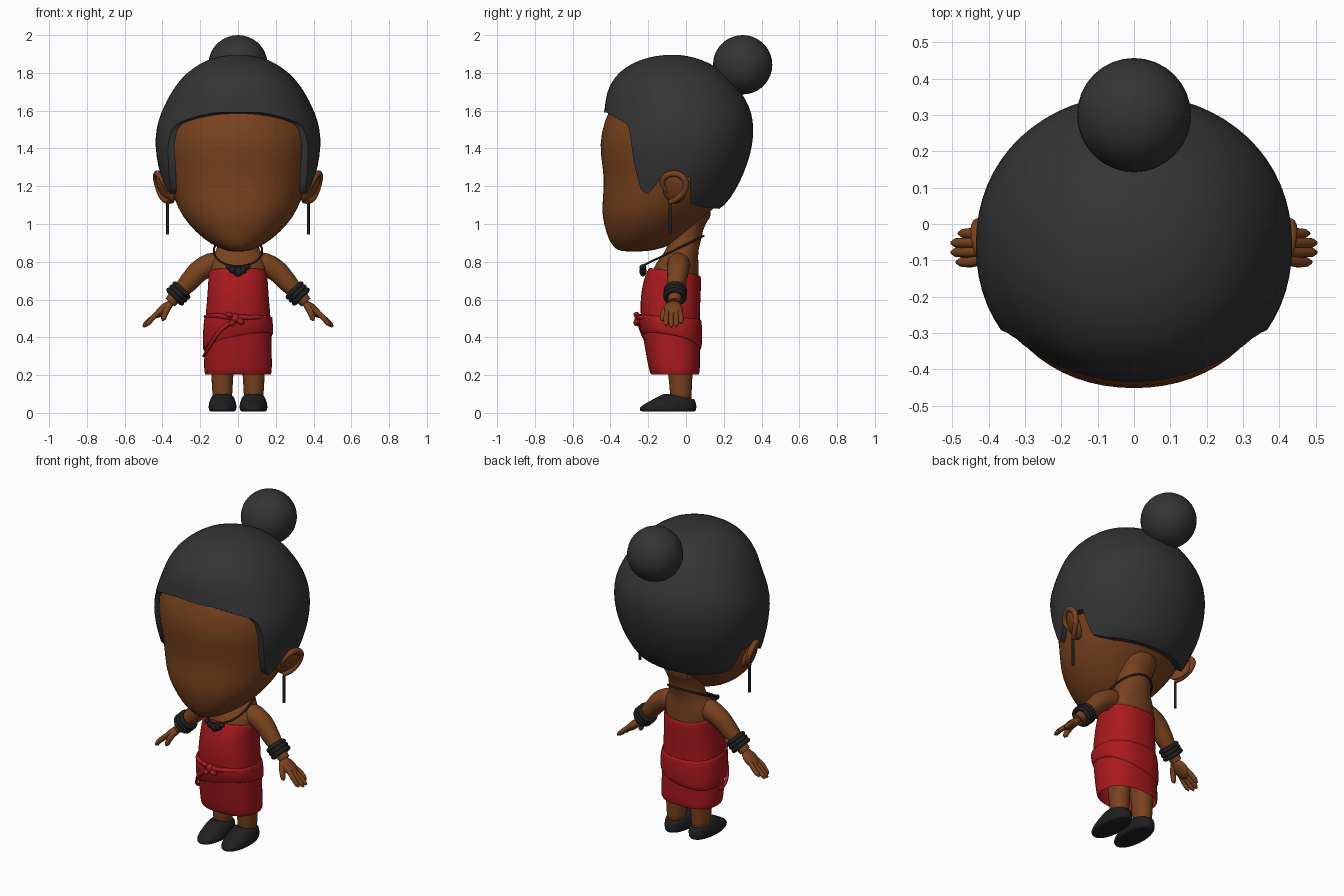
import bpy, bmesh, math
from mathutils import Vector

if "Cube" in bpy.data.objects:
    bpy.data.objects.remove(bpy.data.objects["Cube"])


def mat(name, c):
    m = bpy.data.materials.new(name)
    m.diffuse_color = (*c, 1)
    m.use_nodes = True
    m.node_tree.nodes["Principled BSDF"].inputs["Base Color"].default_value = m.diffuse_color
    return m


SKIN = mat("skin", (0.19, 0.055, 0.013))
RED = mat("red_cloth", (0.40, 0.010, 0.013))
HAIR = mat("dark_hair", (0.035, 0.035, 0.036))
BLACK = mat("black", (0.014, 0.014, 0.015))


def finish(ob, angle=50):
    bpy.ops.object.select_all(action='DESELECT')
    ob.select_set(True)
    bpy.context.view_layer.objects.active = ob
    bpy.ops.object.shade_smooth_by_angle(angle=math.radians(angle))


def bake(ob):
    dg = bpy.context.evaluated_depsgraph_get()
    me = bpy.data.meshes.new_from_object(ob.evaluated_get(dg))
    ob.modifiers.clear()
    ob.data = me


def from_bmesh(name, bm, m):
    bmesh.ops.recalc_face_normals(bm, faces=bm.faces)
    me = bpy.data.meshes.new(name)
    bm.to_mesh(me)
    bm.free()
    ob = bpy.data.objects.new(name, me)
    bpy.context.collection.objects.link(ob)
    me.materials.append(m)
    return ob


# Horizontal rings: (z, half width, front y, back y[, front tilt, side tilt])
def loft(name, rings, m, cx=0, p=2.1, n=32, caps=True, thick=0):
    bm = bmesh.new()
    rows = []
    for r in rings:
        z, w, yf, yb = r[:4]
        tf, ts = r[4:] if len(r) > 4 else (0, 0)
        row = []
        for i in range(n):
            a = 2 * math.pi * i / n
            c, s = math.cos(a), math.sin(a)
            ex = math.copysign(abs(c) ** (2 / p), c)
            ey = math.copysign(abs(s) ** (2 / p), s)
            row.append(bm.verts.new((cx + w * ex, (yf + yb) / 2 + (yb - yf) / 2 * ey,
                                     z - tf * s + ts * c)))
        rows.append(row)
    for a, b in zip(rows, rows[1:]):
        for i in range(n):
            j = (i + 1) % n
            bm.faces.new((a[i], a[j], b[j], b[i]))
    if caps:
        bm.faces.new(rows[0])
        bm.faces.new(rows[-1])
    ob = from_bmesh(name, bm, m)
    if thick:
        so = ob.modifiers.new("thickness", 'SOLIDIFY')
        so.thickness = thick
    sub = ob.modifiers.new("smooth", 'SUBSURF')
    sub.levels = sub.render_levels = 1
    bake(ob)
    finish(ob)
    return ob


def ball(name, loc, radii, m, rot=(0, 0, 0)):
    bpy.ops.mesh.primitive_uv_sphere_add(segments=32, ring_count=18, location=loc, rotation=rot)
    ob = bpy.context.object
    ob.name = name
    ob.scale = radii
    ob.data.materials.append(m)
    finish(ob, 80)
    return ob


# Round tube through points (x, y, z, radius)
def tube(name, pts, m, closed=False):
    cu = bpy.data.curves.new(name, 'CURVE')
    cu.dimensions = '3D'
    cu.bevel_depth = 1
    cu.bevel_resolution = 4
    cu.resolution_u = 6
    cu.use_fill_caps = True
    sp = cu.splines.new('BEZIER')
    sp.bezier_points.add(len(pts) - 1)
    for bp, q in zip(sp.bezier_points, pts):
        bp.co = q[:3]
        bp.radius = q[3]
        bp.handle_left_type = bp.handle_right_type = 'AUTO'
    sp.use_cyclic_u = closed
    ob = bpy.data.objects.new(name, cu)
    bpy.context.collection.objects.link(ob)
    cu.materials.append(m)
    return ob


# Head
loft("head", [(.853, .04, -.34, -.22), (.87, .10, -.38, -.12), (.92, .185, -.412, -.02),
              (1.0, .265, -.436, .06), (1.08, .32, -.449, .15), (1.2, .36, -.434, .24),
              (1.3, .385, -.442, .29), (1.42, .412, -.462, .32), (1.55, .405, -.435, .32),
              (1.68, .33, -.37, .25), (1.79, .20, -.25, .12), (1.83, .06, -.1, 0)], SKIN)

# Hair shell, trimmed to the hairline with a side profile
hair = loft("hair", [(1.03, .32, -.45, .12), (1.10, .355, -.46, .212), (1.18, .385, -.455, .265),
                     (1.26, .415, -.46, .305), (1.36, .436, -.47, .342), (1.46, .442, -.475, .36),
                     (1.55, .425, -.445, .358), (1.62, .395, -.43, .338), (1.69, .36, -.425, .30),
                     (1.77, .305, -.388, .24), (1.83, .235, -.325, .17), (1.872, .16, -.24, .08),
                     (1.892, .08, -.15, 0), (1.896, .02, -.09, -.05)], HAIR)
line = [(-.6, 1.595), (-.42, 1.59), (-.36, 1.555), (-.315, 1.53), (-.30, 1.50), (-.275, 1.32),
        (-.24, 1.185), (-.21, 1.158), (-.18, 1.18), (-.13, 1.25), (.02, 1.25), (.025, 1.11),
        (.08, 1.09), (.18, 1.08), (.6, 1.08), (.6, 2.1), (-.6, 2.1)]
bm = bmesh.new()
f = bm.faces.new([bm.verts.new((-.7, y, z)) for y, z in line])
ext = bmesh.ops.extrude_face_region(bm, geom=[f])
bmesh.ops.translate(bm, vec=(1.4, 0, 0),
                    verts=[v for v in ext["geom"] if isinstance(v, bmesh.types.BMVert)])
cutter = from_bmesh("hairline_cutter", bm, HAIR)
cutter.hide_render = True
bo = hair.modifiers.new("trim", 'BOOLEAN')
bo.operation = 'INTERSECT'
bo.solver = 'EXACT'
bo.object = cutter
bake(hair)
bpy.data.objects.remove(cutter)
finish(hair, 40)
ball("hair_bun", (0, .30, 1.843), (.157, .157, .157), HAIR)

# Neck and shoulders
loft("upper_body", [(.60, .14, -.19, .06), (.70, .148, -.185, .068), (.77, .155, -.175, .068),
                    (.81, .15, -.145, .065), (.845, .125, -.118, .065), (.88, .108, -.10, .07),
                    (.93, .10, -.09, .085), (1.0, .10, -.08, .095), (1.08, .13, -.06, .17)], SKIN)

# Dress and wrapped cloth
loft("dress", [(.75, .155, -.195, .078, .022, 0), (.72, .157, -.215, .08, .015, 0),
               (.66, .160, -.235, .08), (.58, .166, -.243, .076), (.50, .174, -.24, .073),
               (.40, .178, -.228, .074), (.28, .180, -.207, .074), (.20, .180, -.190, .074)],
     RED, p=2.4, caps=False, thick=.012)
loft("wrap_cloth", [(.51, .170, -.240, .072, .012, 0), (.505, .181, -.254, .084, .012, 0),
                    (.45, .186, -.250, .086, .02, .02), (.385, .189, -.236, .086, .03, .04),
                    (.37, .182, -.228, .078, .035, .04)], RED, p=2.4, caps=False, thick=.008)
tube("wrap_fold", [(-.02, -.245, .49, .014), (-.09, -.235, .44, .012), (-.14, -.20, .37, .010),
                   (-.176, -.13, .31, .008), (-.182, -.06, .30, .006)], RED)
tube("wrap_fold_upper", [(-.175, -.13, .51, .008), (-.12, -.215, .515, .012),
                         (-.02, -.25, .505, .014), (.10, -.226, .505, .011),
                         (.176, -.12, .50, .008)], RED)
ball("knot", (-.015, -.252, .50), (.024, .02, .026), RED)
for i, (a, b) in enumerate([((-.065, .525), (-.03, .515)), ((.03, .475), (0, .49)),
                            ((-.045, .465), (-.02, .485))]):
    tube(f"knot_end_{i + 1}", [(a[0], -.255, a[1], .008), ((a[0] + b[0]) / 2, -.262, (a[1] + b[1]) / 2, .016),
                               (b[0], -.255, b[1], .012)], RED)

# Necklace
tube("necklace_cord", [(.128 * math.cos(t), -.07 + .163 * math.sin(t), .857 + .08 * math.sin(t), .0055)
                       for t in [math.pi * k / 6 for k in range(12)]], BLACK, True)
for i, (x, z, r) in enumerate([(0, .748, .026), (-.028, .758, .021), (.028, .758, .021),
                               (-.05, .772, .015), (.05, .772, .015)]):
    ball(f"necklace_bead_{i + 1}", (x, -.228, z), (r, .018, r), BLACK)

for s, side in ((1, "right"), (-1, "left")):
    # Ears and earrings
    ball(side + "_ear", (s * .385, -.06, 1.185), (.026, .066, .085), SKIN,
         (math.radians(-15), s * math.radians(25), s * math.radians(-25)))
    tube(side + "_ear_rim", [(s * x, y, z, r) for x, y, z, r in [
        (.375, -.10, 1.17, .010), (.395, -.125, 1.225, .015), (.422, -.08, 1.265, .017),
        (.433, -.02, 1.25, .017), (.425, .0, 1.20, .016), (.395, -.045, 1.135, .016),
        (.368, -.085, 1.115, .014)]], SKIN)
    bpy.ops.mesh.primitive_cylinder_add(vertices=12, radius=.008, depth=.165,
                                        location=(s * .372, -.085, 1.027))
    ob = bpy.context.object
    ob.name = side + "_earring"
    ob.data.materials.append(BLACK)
    finish(ob)

    # Arm
    tube(side + "_arm", [(s * x, y, z, r) for x, y, z, r in [
        (.07, -.04, .80, .05), (.14, -.04, .785, .062), (.20, -.042, .755, .058),
        (.26, -.05, .693, .052), (.315, -.058, .633, .040), (.36, -.062, .585, .032)]], SKIN)
    # Bracelets around the forearm
    d = Vector((s * .70, -.05, -.70)).normalized()
    for k in (-1, 0, 1):
        bpy.ops.mesh.primitive_torus_add(
            major_radius=.049, minor_radius=.0135, major_segments=28, minor_segments=10,
            location=Vector((s * .316, -.057, .632)) + d * .023 * k,
            rotation=d.to_track_quat('Z', 'Y').to_euler())
        ob = bpy.context.object
        ob.name = f"{side}_bracelet_{k + 2}"
        ob.data.materials.append(BLACK)
        finish(ob, 80)
    # Hand
    ball(side + "_palm", (s * .395, -.066, .548), (.062, .048, .025), SKIN,
         (0, s * math.radians(42), 0))
    for i, (y, tx, tz) in enumerate([(-.105, .488, .462), (-.078, .502, .455),
                                     (-.052, .502, .458), (-.026, .482, .474)]):
        tube(f"{side}_finger_{i + 1}", [
            (s * .405, -.066 + (y + .066) * .7, .545, .014), (s * .45, y, .505, .0145),
            (s * (tx - .012), y, tz + .012, .013), (s * tx, y, tz, .005)], SKIN)
    tube(side + "_thumb", [(s * .36, -.085, .575, .018), (s * .382, -.115, .535, .017),
                           (s * .395, -.125, .50, .014), (s * .40, -.126, .487, .005)], SKIN)

    # Leg and shoe
    loft(side + "_leg", [(.05, .05, -.08, .03), (.10, .053, -.085, .03), (.18, .058, -.092, .034),
                         (.28, .064, -.105, .04), (.45, .07, -.12, .045)], SKIN, cx=s * .083, n=20)
    loft(side + "_shoe", [(.006, .058, -.225, .04), (.008, .069, -.243, .052),
                          (.025, .075, -.252, .057), (.045, .074, -.225, .056),
                          (.07, .067, -.165, .05, .008, 0), (.088, .058, -.118, .044, .014, 0),
                          (.088, .045, -.10, .03, .014, 0)], BLACK, cx=s * .082, n=24)
